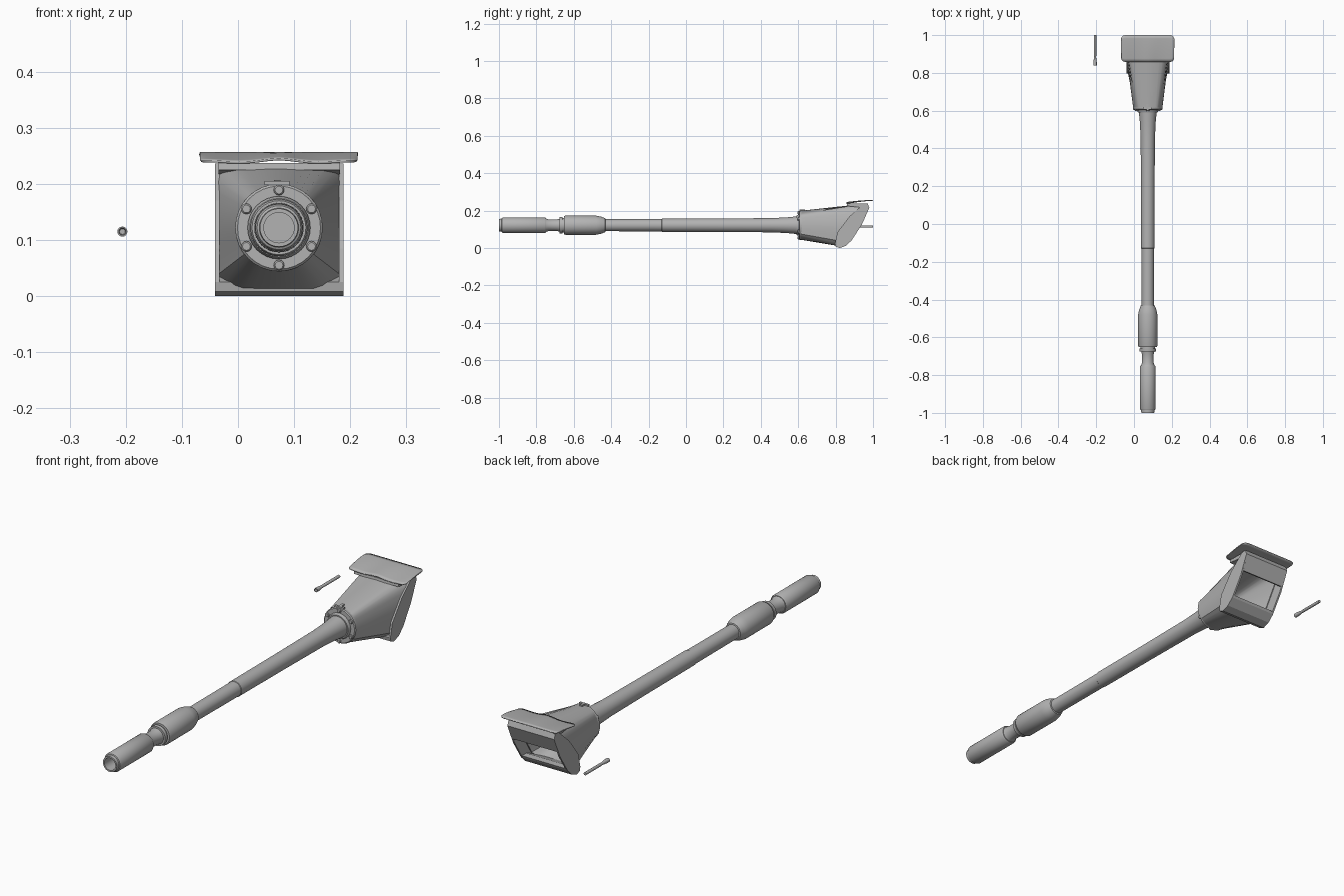
import bpy, bmesh, math
from mathutils import Vector

if "Cube" in bpy.data.objects:
    bpy.data.objects.remove(bpy.data.objects["Cube"])

CX, CZ = 0.073, 0.122          # barrel axis
X0, X1 = -0.041, 0.188         # mantlet sides

grey = bpy.data.materials.new("steel_grey")
grey.diffuse_color = (0.45, 0.45, 0.45, 1)
grey.use_nodes = True
grey.node_tree.nodes["Principled BSDF"].inputs["Base Color"].default_value = grey.diffuse_color


def make(name, verts, faces, smooth=None):
    me = bpy.data.meshes.new(name)
    me.from_pydata(verts, [], faces)
    bm = bmesh.new()
    bm.from_mesh(me)
    bmesh.ops.remove_doubles(bm, verts=bm.verts, dist=1e-6)
    bmesh.ops.recalc_face_normals(bm, faces=bm.faces)
    bm.to_mesh(me)
    bm.free()
    me.materials.append(grey)
    ob = bpy.data.objects.new(name, me)
    bpy.context.collection.objects.link(ob)
    if smooth:
        bpy.ops.object.select_all(action='DESELECT')
        bpy.context.view_layer.objects.active = ob
        ob.select_set(True)
        bpy.ops.object.shade_smooth_by_angle(angle=math.radians(smooth))
    return ob


def loft(name, rings, smooth=35):
    """Skin a list of equal rings and cap both ends."""
    n = len(rings[0])
    verts = [v for r in rings for v in r]
    faces = [(i * n + j, i * n + (j + 1) % n, (i + 1) * n + (j + 1) % n, (i + 1) * n + j)
             for i in range(len(rings) - 1) for j in range(n)]
    faces += [tuple(range(n)), tuple(range(len(verts) - n, len(verts)))]
    return make(name, verts, faces, smooth)


def circle(x, z, y, r, n):
    return [(x + r * math.cos(2 * math.pi * k / n), y, z + r * math.sin(2 * math.pi * k / n))
            for k in range(n)]


def lathe(name, profile, x=CX, z=CZ, n=32):
    return loft(name, [circle(x, z, y, r, n) for y, r in profile])


def prism(name, yz, xa, xb):
    """Extrude a side outline across x."""
    return loft(name, [[(x, y, z) for y, z in yz] for x in (xa, xb)], None)


# Barrel parts
lathe("muzzle_sleeve", [(-0.93, 0.027), (-1.0, 0.027), (-1.0, 0.034), (-0.986, 0.035),
                        (-0.984, 0.039), (-0.978, 0.042), (-0.755, 0.042), (-0.748, 0.038),
                        (-0.748, 0.03)])
lathe("barrel_neck", [(-0.75, 0.036), (-0.735, 0.031), (-0.69, 0.031), (-0.67, 0.036)])
lathe("evacuator_ring", [(-0.675, 0.03), (-0.675, 0.043), (-0.66, 0.044), (-0.66, 0.038),
                         (-0.65, 0.038)])
lathe("evacuator", [(-0.652, 0.035), (-0.652, 0.048), (-0.645, 0.051), (-0.48, 0.051),
                    (-0.455, 0.046), (-0.432, 0.037), (-0.43, 0.03)])
lathe("barrel", [(-0.44, 0.032), (-0.13, 0.033), (-0.128, 0.035), (0.2, 0.036), (0.46, 0.038),
                 (0.54, 0.042), (0.62, 0.05)])

# Collar flange with bolts
lathe("barrel_collar", [(0.59, 0.045), (0.59, 0.052), (0.6, 0.056), (0.62, 0.056)])
lathe("flange", [(0.604, 0.05), (0.604, 0.074), (0.608, 0.078), (0.622, 0.078)])
for k in range(6):
    a = math.radians(90 + 60 * k)
    lathe("flange_bolt", [(0.61, 0.0095), (0.6, 0.0095), (0.597, 0.007)],
          CX + 0.067 * math.cos(a), CZ + 0.067 * math.sin(a), 12)
prism("flange_clip", [(0.606, 0.198), (0.616, 0.198), (0.616, 0.205), (0.606, 0.205)],
      0.047, 0.092)
prism("flange_clip_tab", [(0.61, 0.197), (0.635, 0.2), (0.635, 0.207), (0.61, 0.205)],
      0.064, 0.076)

# Mantlet cone: round in front, chamfered box along a slanted rear edge
N = 48
BOX = [(0.183, 0.21), (0.172, 0.236), (-0.026, 0.236), (-0.037, 0.21),
       (-0.037, 0.034), (0.0, 0.012), (0.146, 0.012), (0.183, 0.034)]


def box_ring(scale, shift=0.0):
    ring = []
    for k in range(N):
        a = 2 * math.pi * k / N
        d = Vector((math.cos(a), math.sin(a)))
        best = 1.0
        for i in range(len(BOX)):
            p, q = Vector(BOX[i]), Vector(BOX[(i + 1) % len(BOX)])
            o, e = p - Vector((CX, CZ)), q - p
            den = d.cross(e)
            if abs(den) > 1e-9:
                t, u = o.cross(e) / den, o.cross(d) / den
                if t > 0 and -1e-6 <= u <= 1 + 1e-6:
                    best = min(best, t)
        x, z = CX + d.x * best * scale, CZ + d.y * best * scale
        ring.append((x, 0.808 + shift + (z - 0.012) * 0.62, z))
    return ring


loft("mantlet_cone", [circle(CX, CZ, 0.612, 0.077, N), box_ring(1.0), box_ring(0.93),
                      circle(CX, CZ, 0.66, 0.068, N)])

# Rounded cheeks and the bands joining them around the open rear
CHEEK = [(0.822, 0.0), (0.8, 0.008), (0.797, 0.025), (0.81, 0.085), (0.875, 0.17),
         (0.95, 0.236), (0.972, 0.236), (0.98, 0.215), (0.94, 0.125), (0.885, 0.04), (0.855, 0.012)]
prism("cheek_left", CHEEK, X0, X0 + 0.008)
prism("cheek_right", CHEEK, X1 - 0.008, X1)
prism("top_band", [(0.86, 0.225), (0.862, 0.237), (0.972, 0.237), (0.98, 0.215), (0.95, 0.147),
                   (0.938, 0.152), (0.952, 0.215)], X0 + 0.006, X1 - 0.006)
prism("bottom_band", [(0.822, 0.0), (0.8, 0.008), (0.797, 0.025), (0.81, 0.03), (0.86, 0.05),
                      (0.89, 0.05), (0.885, 0.04), (0.855, 0.012)], X0 + 0.006, X1 - 0.006)

# Rain hood: thin rounded sheet, rising to the rear with a wavy front lip
HX0, HX1, HY0, HY1, R = -0.068, 0.213, 0.858, 1.0, 0.022
NX, NY = 24, 8
top = []
for i in range(NX + 1):
    x = HX0 + (HX1 - HX0) * (1 - math.cos(math.pi * i / NX)) / 2
    e = max(0.0, R - min(x - HX0, HX1 - x))
    cut = R - math.sqrt(max(0.0, R * R - e * e))
    wave = 0.004 * math.cos(2 * math.pi * (x - CX) / 0.155) * max(0, 1 - abs(x - CX) / 0.16)
    for j in range(NY + 1):
        t = j / NY
        y = HY0 + cut + (HY1 - HY0 - 2 * cut) * t
        top.append((x, y, 0.242 + 0.015 * (1 - (1 - t) ** 1.5) + wave * (1 - t)))
hood = make("rain_hood", top, [(i * (NY + 1) + j, (i + 1) * (NY + 1) + j,
            (i + 1) * (NY + 1) + j + 1, i * (NY + 1) + j + 1)
            for i in range(NX) for j in range(NY)], 35)
solid = hood.modifiers.new("thickness", 'SOLIDIFY')
solid.thickness = 0.004
solid.offset = -1

# Side machine gun barrel with flared muzzle
lathe("side_gun", [(0.85, 0.005), (0.838, 0.0065), (0.838, 0.009), (0.855, 0.009), (0.885, 0.0055),
                   (0.89, 0.0065), (1.0, 0.0065)], -0.206, 0.115, 16)
